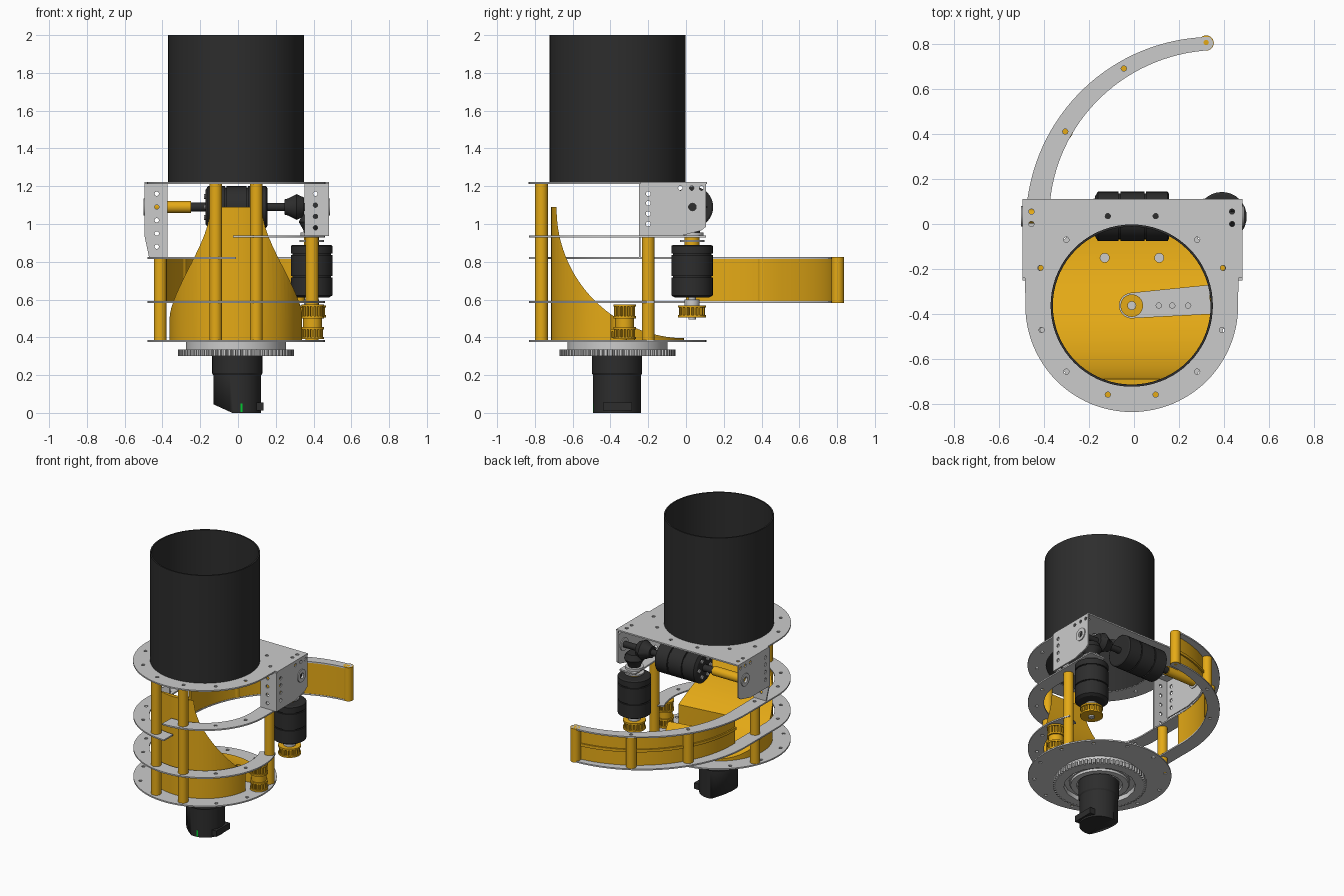
import bpy, bmesh
from math import sin, cos, pi, radians, sqrt
from mathutils import Matrix, Vector

if "Cube" in bpy.data.objects:
    bpy.data.objects.remove(bpy.data.objects["Cube"])

def material(name, rgb):
    m = bpy.data.materials.new(name)
    m.diffuse_color = (*rgb, 1)
    m.use_nodes = True
    m.node_tree.nodes["Principled BSDF"].inputs["Base Color"].default_value = m.diffuse_color
    return m
BLACK = material("black", (.026, .026, .026))
YELLOW = material("yellow", (.78, .40, .008))
GREEN = material("green", (.0, .6, .03))
XY = Matrix.Identity(4)
YZ = Matrix(((0, 0, 1, 0), (1, 0, 0, 0), (0, 1, 0, 0), (0, 0, 0, 1)))   # extrudes along x
XZ = Matrix(((1, 0, 0, 0), (0, 0, -1, 0), (0, 1, 0, 0), (0, 0, 0, 1)))  # extrudes along -y
CX, CY = -.01, -.362   # axis of the drum

def finish(ob, mat):
    if mat:
        ob.data.materials.clear()
        ob.data.materials.append(mat)
    bpy.ops.object.select_all(action='DESELECT')
    ob.select_set(True)
    bpy.context.view_layer.objects.active = ob
    bpy.ops.object.shade_smooth_by_angle(angle=radians(30))
    return ob

def arc(cx, cy, r, a0, a1, n=32):
    return [(cx + r * cos(radians(a0 + (a1 - a0) * i / n)),
             cy + r * sin(radians(a0 + (a1 - a0) * i / n))) for i in range(n + 1)]

def circle(cx, cy, r, n=16):
    return arc(cx, cy, r, 0, 360, n)[:-1]

def plate(name, outline, holes, w0, w1, mat=None, frame=XY):
    """Flat outline with holes, extruded from w0 to w1 along the frame's normal."""
    cu = bpy.data.curves.new(name, 'CURVE')
    cu.dimensions, cu.fill_mode, cu.extrude = '2D', 'BOTH', (w1 - w0) / 2
    for loop in [outline] + holes:
        s = cu.splines.new('POLY')
        s.points.add(len(loop) - 1)
        for p, (u, v) in zip(s.points, loop):
            p.co = (u, v, 0, 1)
        s.use_cyclic_u = True
    ob = bpy.data.objects.new(name, cu)
    bpy.context.collection.objects.link(ob)
    bpy.ops.object.select_all(action='DESELECT')
    ob.select_set(True)
    bpy.context.view_layer.objects.active = ob
    bpy.ops.object.convert(target='MESH')
    ob = bpy.context.view_layer.objects.active
    ob.data.transform(frame @ Matrix.Translation((0, 0, (w0 + w1) / 2)))
    bm = bmesh.new()
    bm.from_mesh(ob.data)
    bmesh.ops.remove_doubles(bm, verts=bm.verts, dist=1e-5)
    bmesh.ops.recalc_face_normals(bm, faces=bm.faces)
    bm.to_mesh(ob.data)
    bm.free()
    return finish(ob, mat)

def lathe(name, prof, loc, mat=None, frame=XY, n=40):
    """Closed (radius, height) profile spun about the frame's normal."""
    bm = bmesh.new()
    rows = [[bm.verts.new((r * cos(2 * pi * i / n), r * sin(2 * pi * i / n), h)) for r, h in prof] for i in range(n)]
    m = len(prof)
    for i in range(n):
        a, b = rows[i], rows[(i + 1) % n]
        for j in range(m):
            k = (j + 1) % m
            if prof[j][0] or prof[k][0]:
                bm.faces.new((a[j], b[j], b[k], a[k]))
    bmesh.ops.remove_doubles(bm, verts=bm.verts, dist=1e-6)
    bmesh.ops.recalc_face_normals(bm, faces=bm.faces)
    me = bpy.data.meshes.new(name)
    bm.to_mesh(me)
    bm.free()
    me.transform(Matrix.Translation(loc) @ frame)
    ob = bpy.data.objects.new(name, me)
    bpy.context.collection.objects.link(ob)
    return finish(ob, mat)

def rod(name, x, y, z0, z1, r, mat=None, frame=XY, n=24):
    o = (x, y, 0) if frame is XY else (0, x, y)
    return lathe(name, [(0, z0), (r, z0), (r, z1), (0, z1)], o, mat, frame, n)

def gear(name, x, y, r, tooth, count, z0, z1, hole, mat=None, frame=XY):
    pts = []
    for i in range(count):
        for f, rr in ((0, r - tooth), (.25, r - tooth), (.4, r), (.85, r)):
            a = 2 * pi * (i + f) / count
            pts.append((x + rr * cos(a), y + rr * sin(a)))
    return plate(name, pts, [circle(x, y, hole)], z0, z1, mat, frame)

def boolean(ob, cutter, op):
    mod = ob.modifiers.new(op, 'BOOLEAN')
    mod.object, mod.operation, mod.solver = cutter, op, 'EXACT'
    bpy.context.view_layer.objects.active = ob
    bpy.ops.object.modifier_apply(modifier=mod.name)
    bpy.data.objects.remove(cutter)

# Hopper tube
lathe("hopper_tube", [(.36, 1.215), (.36, 2), (.35, 2), (.35, 1.215)], (CX, CY, 0), BLACK, n=72)

# Top plate with bolt holes mirrored about the drum axis
bolts = [(.445, .055), (.445, 0), (.106, .035), (.29, -.07), (.405, -.195), (.4, -.47), (.29, -.655), (.106, -.757)]
holes = [circle(CX + s * u, v, .012, 10) for u, v in bolts for s in (-1, 1)]
plate("top_plate", arc(CX, CY, .472, 180, 360, 48) + [(.463, -.24), (.482, -.24), (.482, .11), (-.495, .11),
      (-.495, -.24), (-.483, -.24)], [circle(CX, CY, .351, 72)] + holes, 1.212, 1.222)

# Ring plates: right half, left half with arm, and full with arm
def arm_loop(name, right, z):
    outer = arc(CX, CY, .47, right, -180, 48) + arc(.35, 0, .83, 180, 93, 32)
    tip = arc(.32, .802, .031, 90, -90, 8)[1:-1]
    inner = [(.35 + (.77 - .045 * t) * cos(radians(93 + 87 * t)), (.77 - .045 * t) * sin(radians(93 + 87 * t)))
             for t in [i / 32 for i in range(33)]]
    spots = [(.32, .805), (-.045, .69), (-.305, .41), (-.412, -.195), (-.405, -.47), (-.3, -.655), (-.115, -.762)]
    if right > 0:
        spots += [(.097, -.762), (.28, -.655), (.39, -.47), (.392, -.195)]
    plate(name, outer + tip + inner + arc(CX, CY, .365, -180, right, 48),
          [circle(u, v, .012, 10) for u, v in spots], z, z + .01)
arm_loop("upper_arm_plate", -90, .815)
arm_loop("lower_arm_plate", 25, .582)
plate("right_ring_plate", arc(CX, CY, .47, -92, 0) + [(.46, .105), (.335, .105)] + arc(CX, CY, .365, 0, -92),
      [circle(u, v, .012, 10) for u, v in ((.097, -.762), (.28, -.655), (.39, -.47), (.392, -.195))], .928, .938)
plate("base_disc", circle(CX, CY, .47, 80), [circle(CX + .43 * cos(i * pi / 6 + .26), CY + .43 * sin(i * pi / 6 + .26), .012, 10)
      for i in range(12)] + [circle(CX + u, CY, .012, 10) for u in (.12, .18, .25)], .375, .385)

# Arm wall with middle rib, following the inner edge
def wall(name, t0, t1, z0, z1):
    def edge(off):
        return [(.35 + (.77 - .045 * t + off) * cos(radians(93 + 87 * t)),
                 (.77 - .045 * t + off) * sin(radians(93 + 87 * t))) for t in [i / 32 for i in range(33)]]
    plate(name, edge(t0) + edge(t1)[::-1], [], z0, z1, YELLOW)
wall("arm_wall", .002, .018, .592, .815)
wall("arm_wall_rib", .018, .028, .69, .71)

# Standoff posts
for i, (x, y, z0, z1) in enumerate([(-.118, -.765, .385, 1.212), (.097, -.765, .385, 1.212), (-.412, -.2, .385, .815),
                                    (.392, -.2, .385, .93), (.32, .803, .582, .825), (-.045, .69, .592, .815),
                                    (-.305, .41, .592, .815)]):
    rod("standoff_post_%d" % i, x, y, z0, z1, .034, YELLOW)

# Curved chute: drum cut by a concave sweep, with a belt slot and screw holes
curve = [(u, v) for u, v in arc(0, 1.08, .685, 180, 270, 40)]
chute = plate("chute", [(-.8, .385), (-.8, 1.09), (-.687, 1.09)] + curve[1:] + [(.1, .392), (.1, .385)],
              [], -.5, .5, YELLOW, YZ)
boolean(chute, rod("drum_helper", CX, CY, .3, 1.3, .352, n=80), 'INTERSECT')
boolean(chute, plate("slot_helper", arc(CX, CY, .055, 95, 265, 16) + [(.4, -.395), (.4, -.265)], [], .3, .6), 'DIFFERENCE')
for x in (-.13, .112):
    boolean(chute, rod("hole_helper", x, -.15, .3, .6, .02), 'DIFFERENCE')
finish(chute, YELLOW)

# Toothed pulleys with flanges
def pulley(name, x, y, r, z0, z1):
    gear(name + "_teeth", x, y, r * .93, .012, 18, z0, z1, .018, YELLOW)
    for tag, a in (("bottom", z0 - .004), ("top", z1 - .008)):
        lathe(name + "_flange_" + tag, [(.018, a), (r, a), (r, a + .012), (.018, a + .012)], (x, y, 0), YELLOW)
pulley("idler_low_pulley", .395, -.325, .06, .394, .45)
pulley("idler_high_pulley", .395, -.325, .06, .505, .57)
rod("idler_hub", .395, -.325, .445, .51, .05, YELLOW)
pulley("centre_pulley", CX, CY, .05, .39, .44)
pulley("motor_pulley", .39, .032, .075, .51, .565)
rod("motor_pulley_shaft", .39, .032, .495, .61, .02)
rod("motor_pulley_hub", .39, .032, .565, .6, .04)

# Turntable bearing and ring gear
lathe("turntable_bearing", [(0, .318), (.13, .318), (.13, .325), (.2, .325), (.2, .335), (.265, .335), (.265, .375), (0, .375)],
      (CX, CY, 0), n=64)
gear("turntable_gear", CX, CY, .307, .016, 72, .302, .336, .235)
lathe("turntable_inner_ring", [(.15, .308), (.19, .308), (.19, .33), (.15, .33)], (CX, CY, 0), n=48)

# Bottom motor with a slanted underside
motor = lathe("base_motor", [(0, 0), (.127, 0), (.127, .2), (.133, .21), (.133, .32), (0, .32)], (-.004, -.365, 0), BLACK)
bm = bmesh.new()
bm.from_mesh(motor.data)
cut = bmesh.ops.bisect_plane(bm, geom=bm.verts[:] + bm.edges[:] + bm.faces[:], plane_co=(-.03, 0, 0),
                             plane_no=(-.05, 0, -.11), clear_outer=True)
bmesh.ops.holes_fill(bm, edges=[e for e in bm.edges if e.is_boundary])
bm.to_mesh(motor.data)
bm.free()
plate("motor_connector", [(.09, -.44), (.135, -.44), (.135, -.285), (.09, -.285)], [], .012, .055, BLACK)
plate("motor_light", [(.014, -.492), (.024, -.492), (.024, -.48), (.014, -.48)], [], .005, .05, GREEN)

# Vertical and horizontal drive motors
def drive(name, h, loc, frame):
    prof = [(0, h[0]), (.09, h[0]), (.11, h[0] + .012)]
    for s in h[1:-1]:
        prof += [(.11, s - .004), (.102, s - .004), (.102, s + .004), (.11, s + .004)]
    lathe(name, prof + [(.11, h[-1] - .006), (.1, h[-1]), (0, h[-1])], loc, BLACK, frame, 32)
drive("vertical_motor", [.61, .72, .84, .89], (.39, .032, 0), XY)
drive("horizontal_motor", [-.172, -.065, .05, .155], (0, .034, 1.09), YZ)
rod("vertical_motor_collar", .39, .032, .89, .928, .04, YELLOW)
lathe("vertical_motor_flange", [(0, .905), (.065, .905), (.065, .915), (0, .915)], (.39, .032, 0))
rod("vertical_bearing", .39, .032, .938, .955, .06)
rod("spacer_shaft", .034, 1.09, -.485, -.25, .032, YELLOW, YZ)
rod("left_shaft", .034, 1.09, -.25, -.17, .024, BLACK, YZ)
rod("right_shaft", .034, 1.09, .15, .475, .022, BLACK, YZ)
for i in range(6):
    a = i * pi / 3
    rod("motor_face_bolt_%d" % i, .034 + .065 * cos(a), 1.09 + .065 * sin(a), -.18, -.17, .014, None, YZ, 10)

# Bevel gears: tapered cones with radial teeth
def bevel(name, h, loc, frame):
    s = 1 if h[1] > h[0] else -1
    ob = lathe(name, [(0, h[0]), (.04, h[0]), (.045, h[0] + s * .02), (.08, h[1] - s * .04), (.05, h[1]), (0, h[1])],
               loc, BLACK, frame, 36)
    axis = frame.to_3x3() @ Vector((0, 0, 1))
    for v in ob.data.vertices:
        d = v.co - Vector(loc)
        rad = d - axis * d.dot(axis)
        if rad.length > .046 and v.index % 2 == 0:
            v.co -= rad * .15
bevel("drive_bevel_gear", (.245, .35), (0, .034, 1.09), YZ)
bevel("driven_bevel_gear", (.95, 1.05), (.39, .032, 0), XY)

# Folded side brackets: side sheet, front flange and bearing hub
side = [(-.25, 1.215), (.105, 1.215), (.105, .985), (.08, .965), (-.03, .937), (-.25, .937)]
side_holes = [circle(-.2, z, .013, 10) for z in (1.0, 1.055, 1.11, 1.16)] + \
             [circle(y, 1.19, .012, 10) for y in (-.03, .03, .082)] + [circle(.034, 1.09, .026)]
for tag, x, xs, z0 in (("left", -.495, (-.495, -.372), .82), ("right", .472, (.353, .478), .937)):
    plate(tag + "_bracket_side", side, side_holes, x, x + .01, None, YZ)
    a, b = xs
    mid = -.43 if tag == "left" else .41
    front = [(a, 1.215), (b, 1.215), (b, z0), (a + .025 * (tag == "left"), z0), (a, .937)]
    if tag == "right":
        front.pop()
    zs = [z0 + .06 + i * .07 for i in range(5)] if tag == "left" else [.98 + i * .06 for i in range(4)]
    plate(tag + "_bracket_flange", front, [circle(mid, z, .012, 10) for z in zs], .24, .25, None, XZ)
    lathe(tag + "_bearing_hub", [(.02, x - .006), (.045, x - .006), (.045, x + .016), (.02, x + .016)],
          (0, .034, 1.09), None, YZ, 24)
